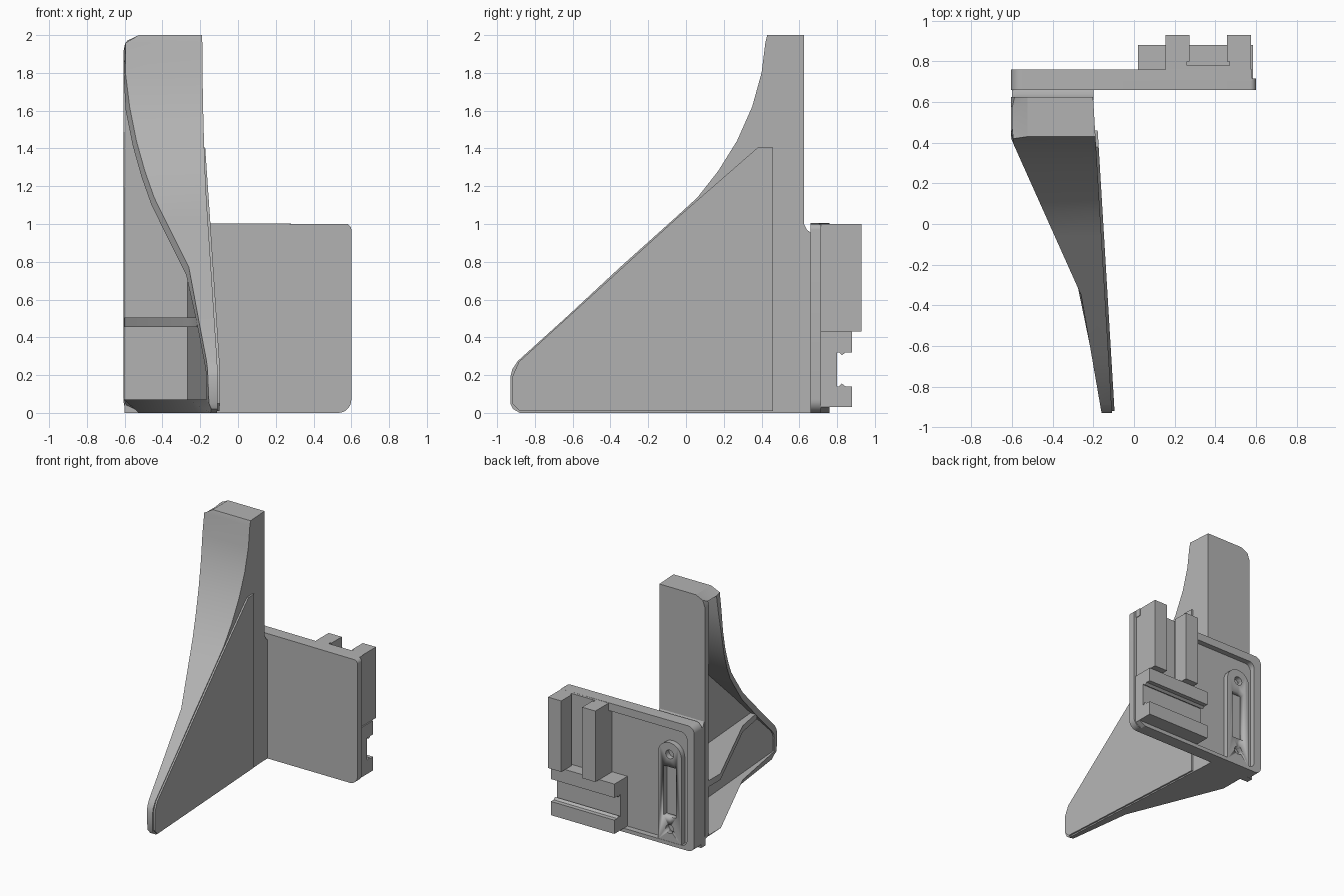
import bpy, bmesh, math
from mathutils import Vector

cube = bpy.data.objects.get("Cube")
if cube:
    bpy.data.objects.remove(cube, do_unlink=True)

grey = bpy.data.materials.new("plain grey")
grey.use_nodes = True
GREY = (0.45, 0.45, 0.45, 1)
grey.diffuse_color = GREY
grey.node_tree.nodes["Principled BSDF"].inputs["Base Color"].default_value = GREY


def finish(name, bm, smooth=True):
    bmesh.ops.recalc_face_normals(bm, faces=bm.faces)
    mesh = bpy.data.meshes.new(name)
    bm.to_mesh(mesh)
    bm.free()
    mesh.materials.append(grey)
    ob = bpy.data.objects.new(name, mesh)
    bpy.context.collection.objects.link(ob)
    bpy.ops.object.select_all(action='DESELECT')
    ob.select_set(True)
    bpy.context.view_layer.objects.active = ob
    if smooth:
        bpy.ops.object.shade_smooth_by_angle(angle=math.radians(30))
    return ob


def prism(name, pts, axis, lo, hi):
    """Extrude a 2D outline along an axis; lo and hi may depend on the first coordinate."""
    place = {'x': lambda p, d: (d, p[0], p[1]),
             'y': lambda p, d: (p[0], d, p[1]),
             'z': lambda p, d: (p[0], p[1], d)}[axis]
    bm = bmesh.new()
    rings = []
    for end in (lo, hi):
        rings.append([bm.verts.new(place(p, end(p[0]) if callable(end) else end)) for p in pts])
        bm.faces.new(rings[-1])
    n = len(pts)
    for i in range(n):
        j = (i + 1) % n
        bm.faces.new((rings[0][i], rings[0][j], rings[1][j], rings[1][i]))
    return finish(name, bm)


def arc(cx, cz, r, start, end, n=8):
    return [(cx + r * math.cos(math.radians(start + (end - start) * i / n)),
             cz + r * math.sin(math.radians(start + (end - start) * i / n))) for i in range(n + 1)]


def box(name, x, y, z):
    return prism(name, [(x[0], z[0]), (x[1], z[0]), (x[1], z[1]), (x[0], z[1])], 'y', *y)


def cut(target, cutter):
    cutter.hide_render = True
    mod = target.modifiers.new("cut", 'BOOLEAN')
    mod.operation, mod.solver, mod.object = 'DIFFERENCE', 'EXACT', cutter
    bpy.ops.object.select_all(action='DESELECT')
    bpy.context.view_layer.objects.active = target
    target.select_set(True)
    bpy.ops.object.modifier_apply(modifier=mod.name)
    bpy.data.objects.remove(cutter, do_unlink=True)


# --- Wing: tapered hollow shell, open on its right side ---
def outer_x(y):
    return -0.2 + (0.6 - y) * 0.06


def inner_x(y):
    return -0.27 + (0.6 - y) * 0.077


def edge_x(y, z):
    if y > 0.42:
        x = -0.605
    elif y > -0.35:
        x = -0.605 + (0.42 - y) * 0.448
    else:
        x = -0.26 + (-0.35 - y) * 0.173
    r = 0.08
    depth = max(0, r - min(z, 2 - z))
    shift = r - math.sqrt(max(0, r * r - depth * depth))
    return x + min(shift, 0.4 * (outer_x(y) - x))


outline = [(0.43, 2), (0.42, 1.96), (0.40, 1.8), (0.35, 1.62), (0.27, 1.44), (0.17, 1.28),
           (0.06, 1.14), (-0.06, 1.03), (-0.35, 0.77), (-0.63, 0.51), (-0.89, 0.275),
           (-0.92, 0.23), (-0.93, 0.19), (-0.93, 0.05), (-0.915, 0.02), (-0.88, 0),
           (-0.35, 0), (0.42, 0), (0.625, 0), (0.625, 0.03), (0.625, 0.08),
           (0.625, 1.92), (0.625, 1.97), (0.625, 2)]


def inset(pts, t):
    res = []
    for i, p in enumerate(pts):
        p, a, b = Vector(p), Vector(pts[i - 1]), Vector(pts[(i + 1) % len(pts)])
        d, e = (p - a).normalized(), (b - p).normalized()
        m, k = Vector((-d.y, d.x)), Vector((-e.y, e.x))
        q = p + (m + k) * t / (1 + m.dot(k))
        res.append((min(q.x, 0.625 - t), min(max(q.y, 0.07), 2 - t)))
    return res


bm = bmesh.new()
hollow = inset(outline, 0.05)
loops = [[bm.verts.new((outer_x(y), y, z)) for y, z in outline],
         [bm.verts.new((edge_x(y, z), y, z)) for y, z in outline],
         [bm.verts.new((edge_x(y, z), y, z)) for y, z in hollow],
         [bm.verts.new((inner_x(y), y, z)) for y, z in hollow]]
bm.faces.new(loops[0])
bm.faces.new(loops[3])
for one, two in zip(loops, loops[1:]):
    for i in range(len(one)):
        j = (i + 1) % len(one)
        bm.faces.new((one[i], one[j], two[j], two[i]))
bmesh.ops.remove_doubles(bm, verts=loops[2], dist=0.012)
bmesh.ops.remove_doubles(bm, verts=loops[3], dist=0.012)
finish("wing_shell", bm)

# Horizontal rib inside the wing
prism("wing_rib", [(-0.6, 0.6), (-0.6, 0.42), (-0.26, -0.35), (-0.218, -0.59),
                   (-0.16, -0.59), (-0.25, 0.6)], 'z', 0.455, 0.505)

# Thin raised panel on the outer side of the wing
prism("side_panel", [(0.46, 0.01), (0.46, 1.405), (0.38, 1.405), (-0.05, 1.03), (-0.885, 0.27),
                     (-0.92, 0.19), (-0.92, 0.05), (-0.88, 0.01)], 'x',
      lambda y: outer_x(y) - 0.01, lambda y: outer_x(y) + 0.013)

# Joint between wing and mounting plate
prism("wing_joint", [(0.61, 0), (0.665, 0), (0.665, 0.95), (0.64, 0.97), (0.625, 1), (0.61, 1)],
      'x', -0.6, -0.2)

# --- Mounting plate with a raised rim on three sides ---
plate = (arc(0.57, 0.97, 0.03, 0, 90) + arc(-0.55, 0.95, 0.055, 90, 180)
         + arc(-0.55, 0.055, 0.055, 180, 270) + arc(0.53, 0.07, 0.07, 270, 360))
prism("mounting_plate", plate, 'y', 0.66, 0.715)
rim = ([(0.58, 0.94), (0.58, 1)] + arc(-0.55, 0.95, 0.055, 90, 180)
       + arc(-0.55, 0.055, 0.055, 180, 270) + [(0.53, 0), (0.58, 0.03)]
       + arc(-0.49, 0.08, 0.05, 270, 180) + arc(-0.49, 0.89, 0.05, 180, 90))
prism("plate_rim", rim, 'y', 0.705, 0.76)

# Round-topped tongue with two holes and a slot
TX = -0.385
tongue = prism("slot_tongue", [(TX - 0.105, 0.02), (TX + 0.105, 0.02)]
               + arc(TX, 0.72, 0.105, 0, 180, 16), 'y', 0.705, 0.758)
for hz in (0.13, 0.73):
    cut(tongue, prism("hole_cutter", arc(TX, hz, 0.035, 0, 345, 23), 'y', 0.69, 0.8))
cut(tongue, box("slot_cutter", (TX - 0.055, TX + 0.055), (0.69, 0.8), (0.23, 0.63)))

# --- Clip on the back: upright channel and cross channel ---
prism("upright_channel", [(0.155, 0.705), (0.155, 0.93), (0.272, 0.93), (0.272, 0.80),
                          (0.26, 0.80), (0.26, 0.78), (0.47, 0.78), (0.47, 0.80),
                          (0.458, 0.80), (0.458, 0.93), (0.575, 0.93), (0.575, 0.705)],
      'z', 0.43, 1.0)
half = [(0.80, 0.09), (0.81, 0.09), (0.825, 0.075), (0.845, 0.09), (0.88, 0.09), (0.88, 0.2), (0.705, 0.2)]
cross = [(y, 0.23 + z) for y, z in half] + [(y, 0.23 - z) for y, z in reversed(half)]
prism("cross_channel", cross, 'x', 0.02, 0.585)
